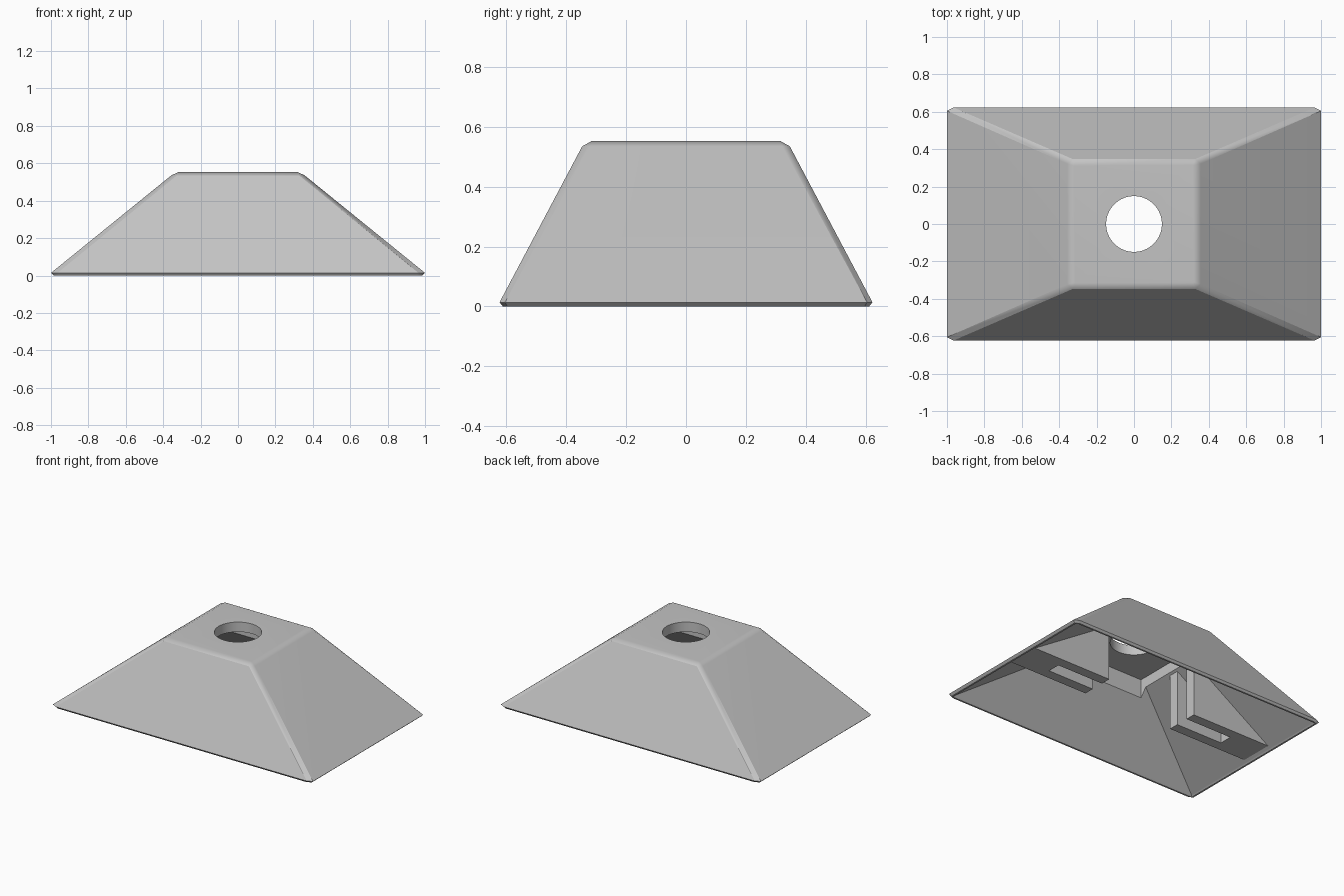
import bpy, bmesh, math

old = bpy.data.objects.get("Cube")
if old:
    bpy.data.objects.remove(old, do_unlink=True)

grey = bpy.data.materials.new("light_grey")
grey.use_nodes = True
COLOUR = (0.55, 0.55, 0.55, 1)
grey.diffuse_color = COLOUR
grey.node_tree.nodes["Principled BSDF"].inputs["Base Color"].default_value = COLOUR


def make_object(name, bm):
    bmesh.ops.recalc_face_normals(bm, faces=bm.faces)
    mesh = bpy.data.meshes.new(name)
    bm.to_mesh(mesh)
    bm.free()
    mesh.materials.append(grey)
    obj = bpy.data.objects.new(name, mesh)
    bpy.context.collection.objects.link(obj)
    return obj


def loft(name, rings):
    """Stack rectangles (half x, half y, z, corner cut x, corner cut y) into a solid."""
    bm = bmesh.new()
    loops = []
    for hx, hy, z, cx, cy in rings:
        pts = []
        for sx, sy in ((1, 1), (-1, 1), (-1, -1), (1, -1)):
            if not cx:
                pts.append((sx * hx, sy * hy))
                continue
            pair = [(sx * hx, sy * (hy - cy)), (sx * (hx - cx), sy * hy)]
            pts += pair if sx * sy > 0 else pair[::-1]
        loops.append([bm.verts.new((x, y, z)) for x, y in pts])
    for a, b in zip(loops, loops[1:]):
        for i in range(len(a)):
            j = (i + 1) % len(a)
            bm.faces.new((a[i], a[j], b[j], b[i]))
    bm.faces.new(loops[0][::-1])
    bm.faces.new(loops[-1])
    return make_object(name, bm)


def cut(target, cutter):
    mod = target.modifiers.new(cutter.name, "BOOLEAN")
    mod.operation = "DIFFERENCE"
    mod.solver = "EXACT"
    mod.object = cutter
    bpy.context.view_layer.objects.active = target
    bpy.ops.object.modifier_apply(modifier=mod.name)
    bpy.data.objects.remove(cutter, do_unlink=True)


def prism(name, profile, y0, y1):
    """Extrude an x-z profile along y."""
    bm = bmesh.new()
    face = bm.faces.new([bm.verts.new((x, y0, z)) for x, z in profile])
    top = bmesh.ops.extrude_face_region(bm, geom=[face])["geom"]
    verts = [v for v in top if isinstance(v, bmesh.types.BMVert)]
    bmesh.ops.translate(bm, vec=(0, y1 - y0, 0), verts=verts)
    return make_object(name, bm)


# Bevelled pyramid shell
shell = loft("shell", [
    (0.985, 0.612, 0, 0.03, 0.015),
    (1, 0.623, 0.014, 0.035, 0.018),
    (0.357, 0.347, 0.535, 0.03, 0.025),
    (0.32, 0.315, 0.553, 0.005, 0.005),
])

# Sloped hollow underneath, square pocket and round top opening
cut(shell, loft("hollow", [(0.99, 0.618, -0.02, 0, 0), (0.965, 0.592, 0.01, 0, 0),
                           (0.32, 0.275, 0.42, 0, 0)]))
cut(shell, loft("pocket", [(0.33, 0.325, 0.2, 0, 0), (0.33, 0.325, 0.485, 0, 0)]))
bm = bmesh.new()
bmesh.ops.create_cone(bm, cap_ends=True, segments=64, radius1=0.149, radius2=0.149, depth=2)
cut(shell, make_object("opening", bm))

# Soft bevels with flat main faces
bpy.ops.object.select_all(action="DESELECT")
shell.select_set(True)
bpy.context.view_layer.objects.active = shell
bpy.ops.object.shade_smooth_by_angle(angle=math.radians(30))
weighted = shell.modifiers.new("even_normals", "WEIGHTED_NORMAL")
weighted.keep_sharp = True

# Slotted ribs inside both end slopes, set slightly towards the back
INNER, SLOT_END, TIP, FLOOR, TOP = 0.345, 0.7, 0.965, 0.02, 0.49
SHIFT, HALF, SLOT = 0.055, 0.115, 0.045
slot_top = FLOOR + (TOP - FLOOR) * (TIP - SLOT_END) / (TIP - INNER)
for side, s in (("left", 1), ("right", -1)):
    plate = [(s * INNER, FLOOR), (s * TIP, FLOOR), (s * INNER, TOP)]
    block = [(s * SLOT_END, FLOOR), (s * TIP, FLOOR), (s * SLOT_END, slot_top)]
    prism(side + "_rib_front", plate, SHIFT - HALF, SHIFT - SLOT)
    prism(side + "_rib_back", plate, SHIFT + SLOT, SHIFT + HALF)
    prism(side + "_rib_end", block, SHIFT - SLOT, SHIFT + SLOT)
